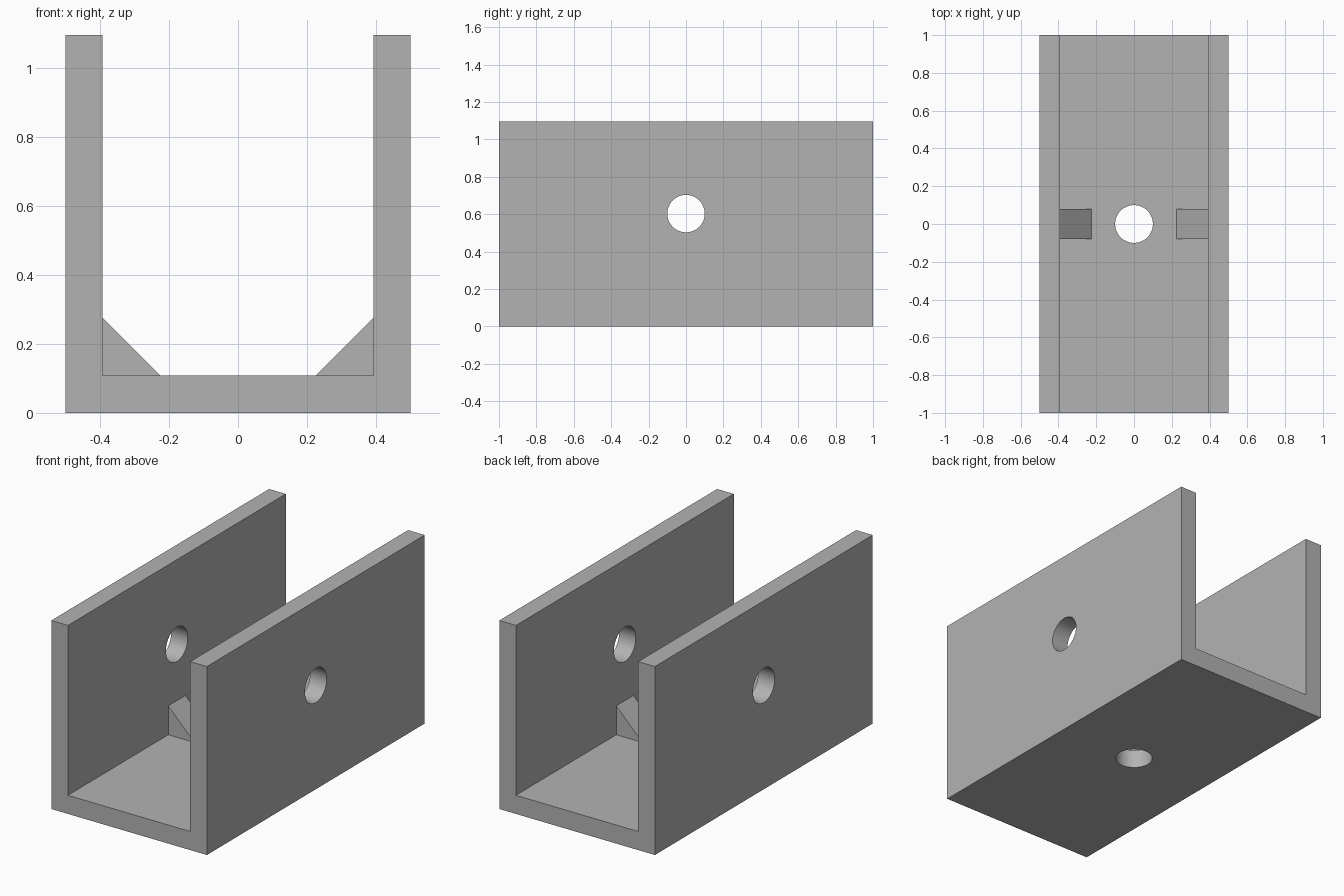
import bpy, bmesh, math

cube = bpy.data.objects.get("Cube")
if cube:
    bpy.data.objects.remove(cube, do_unlink=True)

HALF_W, HALF_L, HEIGHT = 0.5, 1.0, 1.095
INNER, FLOOR = 0.393, 0.108
HOLE_R, HOLE_Z = 0.1, 0.603
GUSSET, GUSSET_HALF = 0.168, 0.079

grey = bpy.data.materials.new("plain grey")
grey.use_nodes = True
colour = (0.45, 0.45, 0.45, 1)
grey.diffuse_color = colour
grey.node_tree.nodes["Principled BSDF"].inputs["Base Color"].default_value = colour


def extrude_profile(name, points, half_length):
    """Extrude an x-z outline along y, centred on y = 0."""
    bm = bmesh.new()
    face = bm.faces.new([bm.verts.new((x, -half_length, z)) for x, z in points])
    new = bmesh.ops.extrude_face_region(bm, geom=[face])["geom"]
    verts = [v for v in new if isinstance(v, bmesh.types.BMVert)]
    bmesh.ops.translate(bm, verts=verts, vec=(0, 2 * half_length, 0))
    bmesh.ops.recalc_face_normals(bm, faces=bm.faces)
    mesh = bpy.data.meshes.new(name)
    bm.to_mesh(mesh)
    bm.free()
    obj = bpy.data.objects.new(name, mesh)
    bpy.context.collection.objects.link(obj)
    mesh.materials.append(grey)
    return obj


def drill(target, name, location, rotation, depth):
    """Cut a round hole through the target."""
    bpy.ops.mesh.primitive_cylinder_add(vertices=64, radius=HOLE_R, depth=depth,
                                        location=location, rotation=rotation)
    cutter = bpy.context.object
    cutter.name = name
    cutter.data.materials.append(grey)
    mod = target.modifiers.new(name, 'BOOLEAN')
    mod.operation, mod.solver, mod.object = 'DIFFERENCE', 'EXACT', cutter
    bpy.context.view_layer.objects.active = target
    bpy.ops.object.modifier_apply(modifier=name)
    bpy.data.objects.remove(cutter, do_unlink=True)


# U-shaped channel
right_half = [(HALF_W, 0), (HALF_W, HEIGHT), (INNER, HEIGHT), (INNER, FLOOR)]
outline = right_half + [(-x, z) for x, z in reversed(right_half)]
channel = extrude_profile("channel", outline, HALF_L)

# Holes through both walls and the floor
drill(channel, "wall_hole", (0, 0, HOLE_Z), (0, math.pi / 2, 0), 2)
drill(channel, "floor_hole", (0, 0, 0), (0, 0, 0), 0.4)
bpy.ops.object.select_all(action='DESELECT')
channel.select_set(True)
bpy.context.view_layer.objects.active = channel
bpy.ops.object.shade_smooth_by_angle(angle=math.radians(30))

# Corner gussets
for name, side in (("left_gusset", 1), ("right_gusset", -1)):
    extrude_profile(name, [(side * INNER, FLOOR),
                           (side * (INNER - GUSSET), FLOOR),
                           (side * INNER, FLOOR + GUSSET)], GUSSET_HALF)
